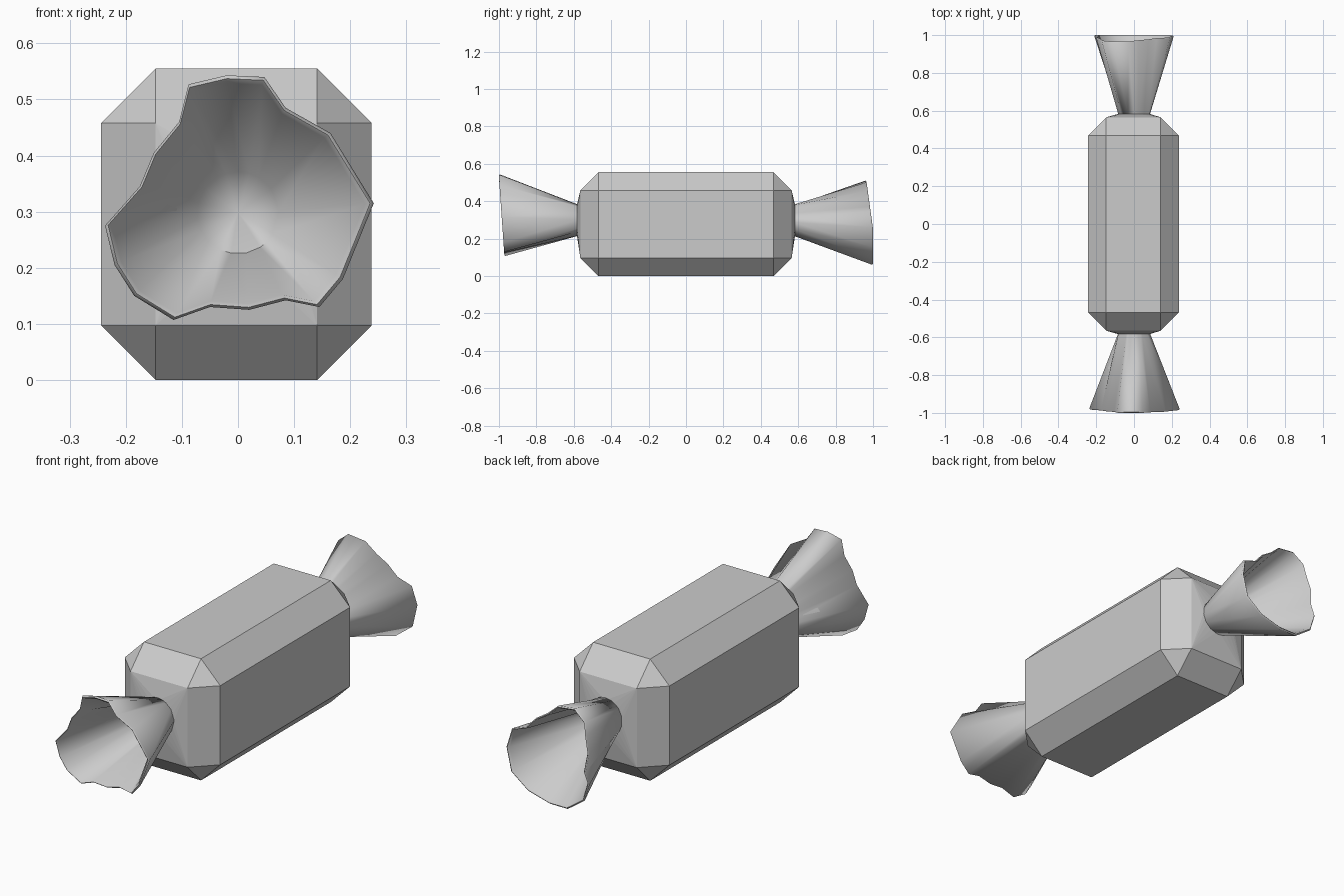
import bpy, bmesh, math

if "Cube" in bpy.data.objects:
    bpy.data.objects.remove(bpy.data.objects["Cube"])

NECK_Y, NECK_R, NECK_Z = 0.583, 0.083, 0.298


def make_object(name, bm):
    bmesh.ops.recalc_face_normals(bm, faces=bm.faces[:])
    mesh = bpy.data.meshes.new(name)
    bm.to_mesh(mesh)
    bm.free()
    obj = bpy.data.objects.new(name, mesh)
    bpy.context.collection.objects.link(obj)
    return obj


# Chamfered body whose ends taper to a round neck, as one convex hull
def make_body():
    half, c = (0.241, 0.565, 0.2775), 0.097
    bm = bmesh.new()
    for sx in (-1, 1):
        for sy in (-1, 1):
            for sz in (-1, 1):
                for axis in range(3):
                    p = [s * (h - (0 if i == axis else c))
                         for i, (s, h) in enumerate(zip((sx, sy, sz), half))]
                    bm.verts.new((p[0] - 0.003, p[1], p[2] + half[2]))
    for s in (-1, 1):
        for i in range(18):
            a = math.tau * i / 18
            bm.verts.new((NECK_R * math.cos(a), s * NECK_Y,
                          NECK_Z + NECK_R * math.sin(a)))
    bmesh.ops.convex_hull(bm, input=bm.verts[:])
    bmesh.ops.dissolve_limit(bm, angle_limit=0.01, verts=bm.verts[:], edges=bm.edges[:])
    return make_object("wrapped_body", bm)


# Twisted wrapper end: thin open cone with a ragged rim
def make_flare(name, side, rim, rim_y):
    n = len(rim)
    cx = sum(p[0] for p in rim) / n
    cz = sum(p[1] for p in rim) / n
    bm = bmesh.new()

    def neck(radius, y):
        ring = []
        for x, z in rim:
            a = math.atan2(z - cz, x - cx)
            ring.append(bm.verts.new((radius * math.cos(a), side * y,
                                      NECK_Z + radius * math.sin(a))))
        return ring

    def lip(scale, inset):
        return [bm.verts.new((cx + (x - cx) * scale, side * (rim_y(x, z) - inset),
                              cz + (z - cz) * scale)) for x, z in rim]

    rings = [neck(NECK_R + 0.002, NECK_Y - 0.003), lip(1.0, 0.005),
             lip(0.975, 0.0), lip(0.94, 0.008), neck(NECK_R - 0.01, NECK_Y + 0.012)]
    for r0, r1 in zip(rings, rings[1:]):
        for i in range(n):
            j = (i + 1) % n
            bm.faces.new((r0[i], r0[j], r1[j], r1[i]))
    tip = bm.verts.new((0, side * (NECK_Y + 0.004), NECK_Z))
    for i in range(n):
        bm.faces.new((rings[-1][i], rings[-1][(i + 1) % n], tip))
    bm.faces.new(rings[0])
    obj = make_object(name, bm)
    bpy.ops.object.select_all(action='DESELECT')
    obj.select_set(True)
    bpy.context.view_layer.objects.active = obj
    bpy.ops.object.shade_smooth_by_angle(angle=math.radians(70))


front_rim = [(-0.02, 0.543), (0.047, 0.54), (0.085, 0.485), (0.165, 0.44),
             (0.242, 0.315), (0.187, 0.18), (0.145, 0.13), (0.085, 0.142),
             (0.02, 0.125), (-0.05, 0.13), (-0.115, 0.107), (-0.185, 0.15),
             (-0.22, 0.205), (-0.237, 0.275), (-0.175, 0.345), (-0.15, 0.405),
             (-0.105, 0.46), (-0.088, 0.527)]
back_rim = [(-0.03, 0.50), (0.02, 0.455), (0.075, 0.42), (0.12, 0.37),
            (0.19, 0.345), (0.21, 0.26), (0.185, 0.155), (0.10, 0.09),
            (-0.01, 0.06), (-0.10, 0.06), (-0.185, 0.12), (-0.21, 0.20),
            (-0.19, 0.25), (-0.20, 0.335), (-0.18, 0.41), (-0.17, 0.465),
            (-0.115, 0.51)]

make_body()
make_flare("front_wrapper_end", -1, front_rim,
           lambda x, z: 0.985 + 0.015 * min(1, max(-1, (z - 0.31) / 0.22)))
make_flare("back_wrapper_end", 1, back_rim,
           lambda x, z: 1.0 - 0.035 * max(0, (z - 0.25) / 0.26))
